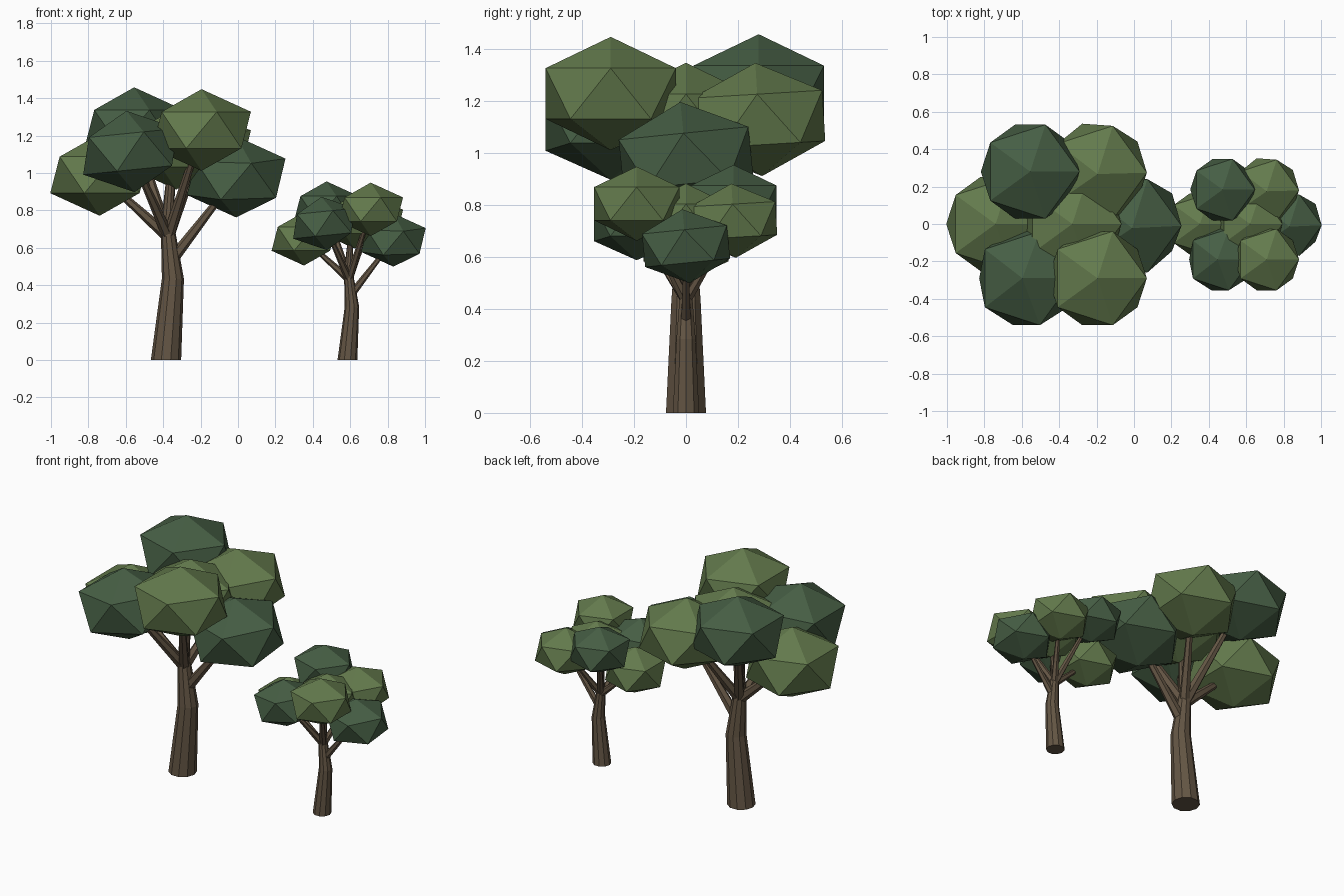
import bpy
import bmesh
from math import pi, cos, sin
from mathutils import Vector, Euler

if "Cube" in bpy.data.objects:
    bpy.data.objects.remove(bpy.data.objects["Cube"])


def material(name, rgb):
    mat = bpy.data.materials.new(name)
    mat.use_nodes = True
    mat.diffuse_color = (*rgb, 1)
    bsdf = mat.node_tree.nodes["Principled BSDF"]
    bsdf.inputs["Base Color"].default_value = (*rgb, 1)
    bsdf.inputs["Roughness"].default_value = 0.9
    return mat


BARK = material("brown_bark", (0.127, 0.092, 0.058))
LIGHT = material("light_green_leaves", (0.125, 0.195, 0.073))
DARK = material("dark_green_leaves", (0.061, 0.112, 0.058))


def add_object(name, bm, mat, origin, size):
    mesh = bpy.data.meshes.new(name)
    bmesh.ops.recalc_face_normals(bm, faces=bm.faces)
    bm.to_mesh(mesh)
    bm.free()
    mesh.materials.append(mat)
    obj = bpy.data.objects.new(name, mesh)
    obj.location = (origin, 0, 0)
    obj.scale = (size, size, size)
    bpy.context.collection.objects.link(obj)


def tube(bm, path, sides, flat=False):
    """Skin a tapered limb through (point, radius) stations."""
    rings = []
    for i, (point, radius) in enumerate(path):
        before = Vector(path[max(i - 1, 0)][0])
        after = Vector(path[min(i + 1, len(path) - 1)][0])
        axis = Vector((0, 0, 1)) if flat and i == 0 else (after - before).normalized()
        across = Vector((0, 1, 0)).cross(axis).normalized()
        other = axis.cross(across)
        angles = [2 * pi * k / sides for k in range(sides)]
        rings.append([bm.verts.new(Vector(point) + radius * (across * cos(a) + other * sin(a)))
                      for a in angles])
    for low, high in zip(rings, rings[1:]):
        for k in range(sides):
            n = (k + 1) % sides
            bm.faces.new((low[k], low[n], high[n], high[k]))
    bm.faces.new(rings[0][::-1])
    bm.faces.new(rings[-1])


# Crown clumps, measured from the trunk foot: name, centre, tilt, leaf colour
CLUMPS = [
    ("left_back", (-0.17, 0.28, 1.24), (0, 0, 0), DARK),
    ("right_front", (0.19, -0.29, 1.23), (0, 0, 0), LIGHT),
    ("left_front", (-0.19, -0.29, 1.115), (0, -0.1, 0), DARK),
    ("right_back", (0.19, 0.28, 1.13), (0.06, 0, 0), LIGHT),
    ("right_side", (0.375, 0, 0.98), (0.1, 0, 0), DARK),
    ("left_side", (-0.355, 0, 0.99), (0, 0, 0), LIGHT),
    ("middle", (0.055, 0, 1.13), (0, 0, 0), LIGHT),
]

# Where each branch leaves the trunk
FORKS = {"right_side": (0.035, 0, 0.54), "left_side": (0, 0, 0.67)}


def build_tree(prefix, origin, size):
    # Bent trunk
    bm = bmesh.new()
    tube(bm, [((0, 0, 0), 0.081), ((0.037, 0, 0.435), 0.059),
              ((0.008, 0, 0.72), 0.036), ((0.03, 0, 1.05), 0.02)], 10, flat=True)
    add_object(prefix + "_trunk", bm, BARK, origin, size)

    for name, centre, tilt, leaves in CLUMPS:
        # Flattened leaf clump
        bm = bmesh.new()
        bmesh.ops.create_icosphere(bm, subdivisions=1, radius=0.295)
        bmesh.ops.scale(bm, vec=(1, 1, 0.74), verts=bm.verts)
        bmesh.ops.rotate(bm, matrix=Euler(tilt).to_matrix(), verts=bm.verts)
        bmesh.ops.translate(bm, vec=centre, verts=bm.verts)
        add_object(f"{prefix}_{name}_leaves", bm, leaves, origin, size)

        # Branch reaching into the clump
        if name != "middle":
            start = Vector(FORKS.get(name, (0.012, 0, 0.66)))
            end = start.lerp(Vector(centre), 0.85)
            bm = bmesh.new()
            tube(bm, [(start, 0.032), (end, 0.016)], 6)
            add_object(f"{prefix}_{name}_branch", bm, BARK, origin, size)


build_tree("large_tree", -0.385, 1)
build_tree("small_tree", 0.585, 0.655)
